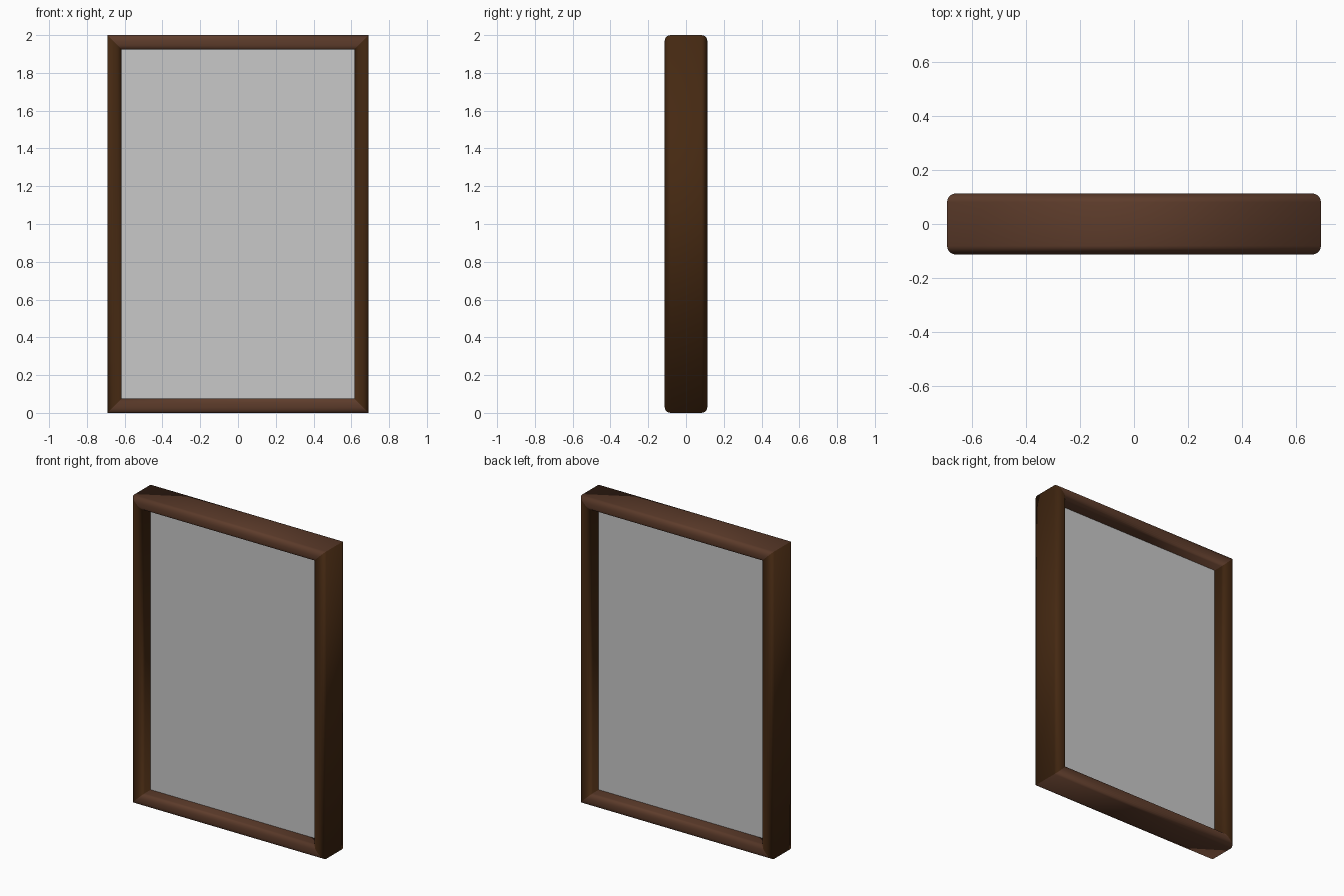
import bpy, bmesh, math

if "Cube" in bpy.data.objects:
    bpy.data.objects.remove(bpy.data.objects["Cube"], do_unlink=True)


def material(name, rgb):
    mat = bpy.data.materials.new(name)
    mat.use_nodes = True
    mat.diffuse_color = (*rgb, 1)
    mat.node_tree.nodes["Principled BSDF"].inputs["Base Color"].default_value = (*rgb, 1)
    return mat


rail_brown = material("rail_brown", (0.11, 0.045, 0.024))
post_brown = material("post_brown", (0.06, 0.022, 0.006))
panel_grey = material("panel_grey", (0.58, 0.58, 0.58))

HALF_W, HALF_H, HALF_D = 0.692, 1.0, 0.113
BAR, RADIUS, STEPS = 0.076, 0.032, 5


def finish(bm, name, mats):
    bmesh.ops.recalc_face_normals(bm, faces=bm.faces)
    mesh = bpy.data.meshes.new(name)
    bm.to_mesh(mesh)
    bm.free()
    obj = bpy.data.objects.new(name, mesh)
    for mat in mats:
        mesh.materials.append(mat)
    bpy.context.collection.objects.link(obj)
    return obj


# Rounded bar cross-section as (inset from the outer edge, depth)
profile = []
centres = [(BAR - RADIUS, HALF_D - RADIUS), (RADIUS, HALF_D - RADIUS),
           (RADIUS, RADIUS - HALF_D), (BAR - RADIUS, RADIUS - HALF_D)]
for quarter, (t, y) in enumerate(centres):
    for i in range(STEPS + 1):
        a = math.pi / 2 * (quarter + i / STEPS)
        profile.append((t + RADIUS * math.cos(a), y + RADIUS * math.sin(a)))

# Mitred frame: the cross-section placed at each corner and bridged around
bm = bmesh.new()
corners = [(-1, -1), (1, -1), (1, 1), (-1, 1)]
rings = [[bm.verts.new((sx * (HALF_W - t), y, HALF_H + sz * (HALF_H - t)))
          for t, y in profile] for sx, sz in corners]
n = len(profile)
for side in range(4):
    a, b = rings[side], rings[(side + 1) % 4]
    for i in range(n):
        j = (i + 1) % n
        face = bm.faces.new((a[i], a[j], b[j], b[i]))
        face.material_index = side % 2  # rails lie flat, posts stand upright
        face.smooth = True
finish(bm, "frame", [rail_brown, post_brown])

# Flat panel set into the middle of the frame
bm = bmesh.new()
bmesh.ops.create_cube(bm, size=1)
inset = BAR - 0.01
for v in bm.verts:
    v.co.x *= 2 * (HALF_W - inset)
    v.co.y *= 0.036
    v.co.z = HALF_H + v.co.z * 2 * (HALF_H - inset)
finish(bm, "panel", [panel_grey])
